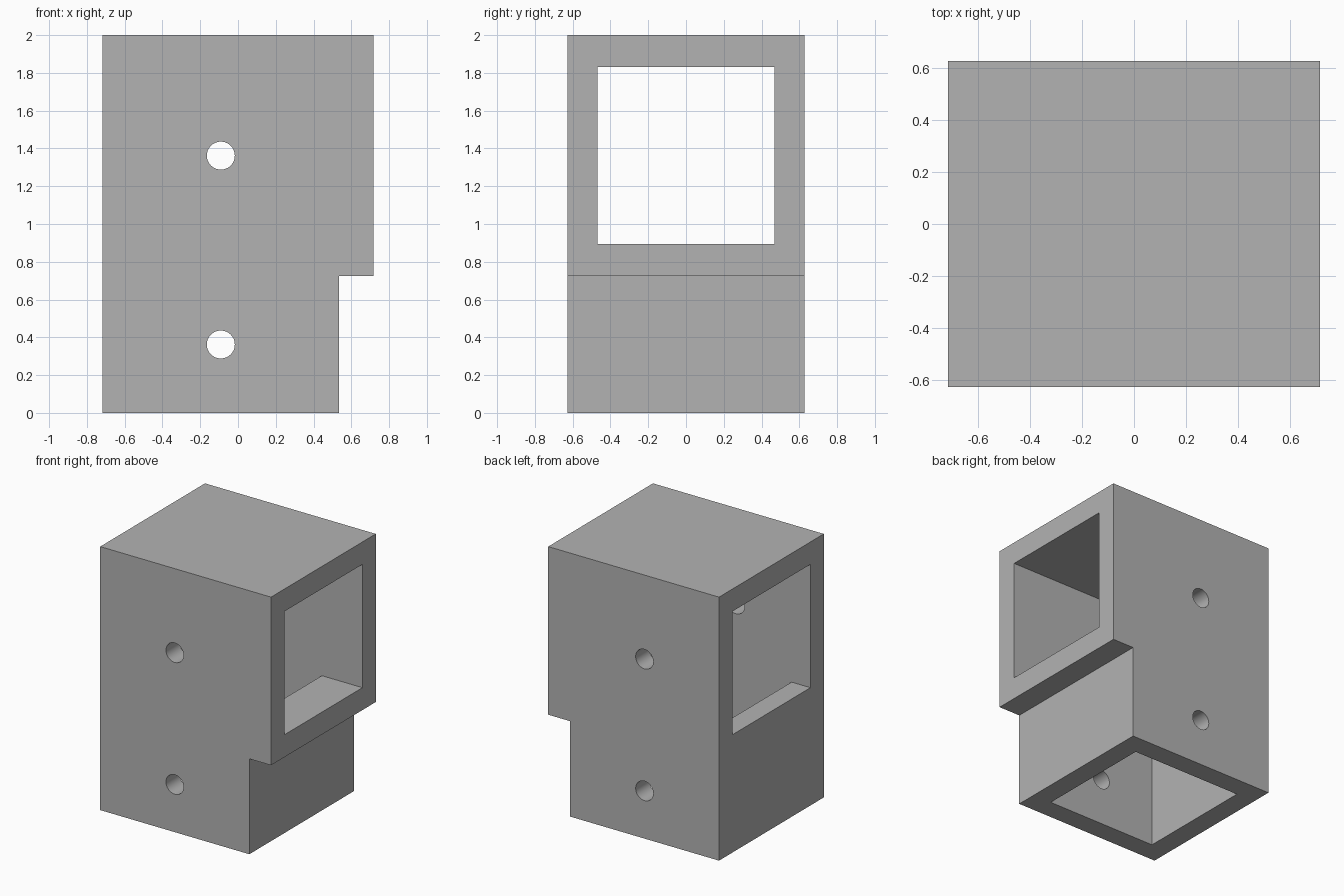
import bpy, bmesh
from math import pi
from mathutils import Matrix

cube = bpy.data.objects.get("Cube")
if cube:
    bpy.data.objects.remove(cube, do_unlink=True)

HALF_X, HALF_Y, TOP = 0.717, 0.628, 2.0
STEP_X, STEP_Z = 0.535, 0.724          # notch under the wide end
BORE = 0.468                           # half width of both square channels
POST_X = (STEP_X - HALF_X) / 2         # centre line of the lower post
TUNNEL_Z = (STEP_Z + TOP) / 2          # centre line of the upper tunnel

grey = bpy.data.materials.new("plain grey")
grey.use_nodes = True
grey.diffuse_color = (0.45, 0.45, 0.45, 1)
grey.node_tree.nodes["Principled BSDF"].inputs["Base Color"].default_value = grey.diffuse_color


def make_object(name, bm):
    bmesh.ops.recalc_face_normals(bm, faces=bm.faces)
    mesh = bpy.data.meshes.new(name)
    bm.to_mesh(mesh)
    bm.free()
    mesh.materials.append(grey)
    obj = bpy.data.objects.new(name, mesh)
    bpy.context.collection.objects.link(obj)
    return obj


def box(name, low, high):
    bm = bmesh.new()
    size = [b - a for a, b in zip(low, high)]
    centre = [(a + b) / 2 for a, b in zip(low, high)]
    bmesh.ops.create_cube(bm, size=1, matrix=Matrix.Translation(centre) @ Matrix.Diagonal((*size, 1)))
    return make_object(name, bm)


def bolt_hole(name, z):
    bm = bmesh.new()
    turn = Matrix.Translation((POST_X, 0, z)) @ Matrix.Rotation(pi / 2, 4, 'X')
    bmesh.ops.create_cone(bm, cap_ends=True, segments=48, radius1=0.074, radius2=0.074,
                          depth=2, matrix=turn)
    return make_object(name, bm)


# Stepped outer body, extruded from its front profile
bm = bmesh.new()
profile = [(-HALF_X, 0), (STEP_X, 0), (STEP_X, STEP_Z),
           (HALF_X, STEP_Z), (HALF_X, TOP), (-HALF_X, TOP)]
face = bm.faces.new([bm.verts.new((x, -HALF_Y, z)) for x, z in profile])
extruded = bmesh.ops.extrude_face_region(bm, geom=[face], use_keep_orig=True)["geom"]
bmesh.ops.translate(bm, vec=(0, 2 * HALF_Y, 0),
                    verts=[v for v in extruded if isinstance(v, bmesh.types.BMVert)])
body = make_object("corner_bracket", bm)

# Square tunnel along x, square socket from below that opens into it, and bolt holes
cutters = [
    box("tunnel_cutter", (-1, -BORE, TUNNEL_Z - BORE), (1, BORE, TUNNEL_Z + BORE)),
    box("socket_cutter", (POST_X - BORE, -BORE, -0.2), (POST_X + BORE, BORE, TUNNEL_Z)),
    bolt_hole("upper_hole_cutter", TUNNEL_Z),
    bolt_hole("lower_hole_cutter", STEP_Z / 2),
]
bpy.ops.object.select_all(action='DESELECT')
body.select_set(True)
bpy.context.view_layer.objects.active = body
for cutter in cutters:
    cutter.hide_render = True
    mod = body.modifiers.new(cutter.name, 'BOOLEAN')
    mod.operation = 'DIFFERENCE'
    mod.solver = 'EXACT'
    mod.object = cutter
    bpy.ops.object.modifier_apply(modifier=mod.name)
    bpy.data.objects.remove(cutter, do_unlink=True)

bpy.ops.object.shade_smooth_by_angle(angle=pi / 6)
